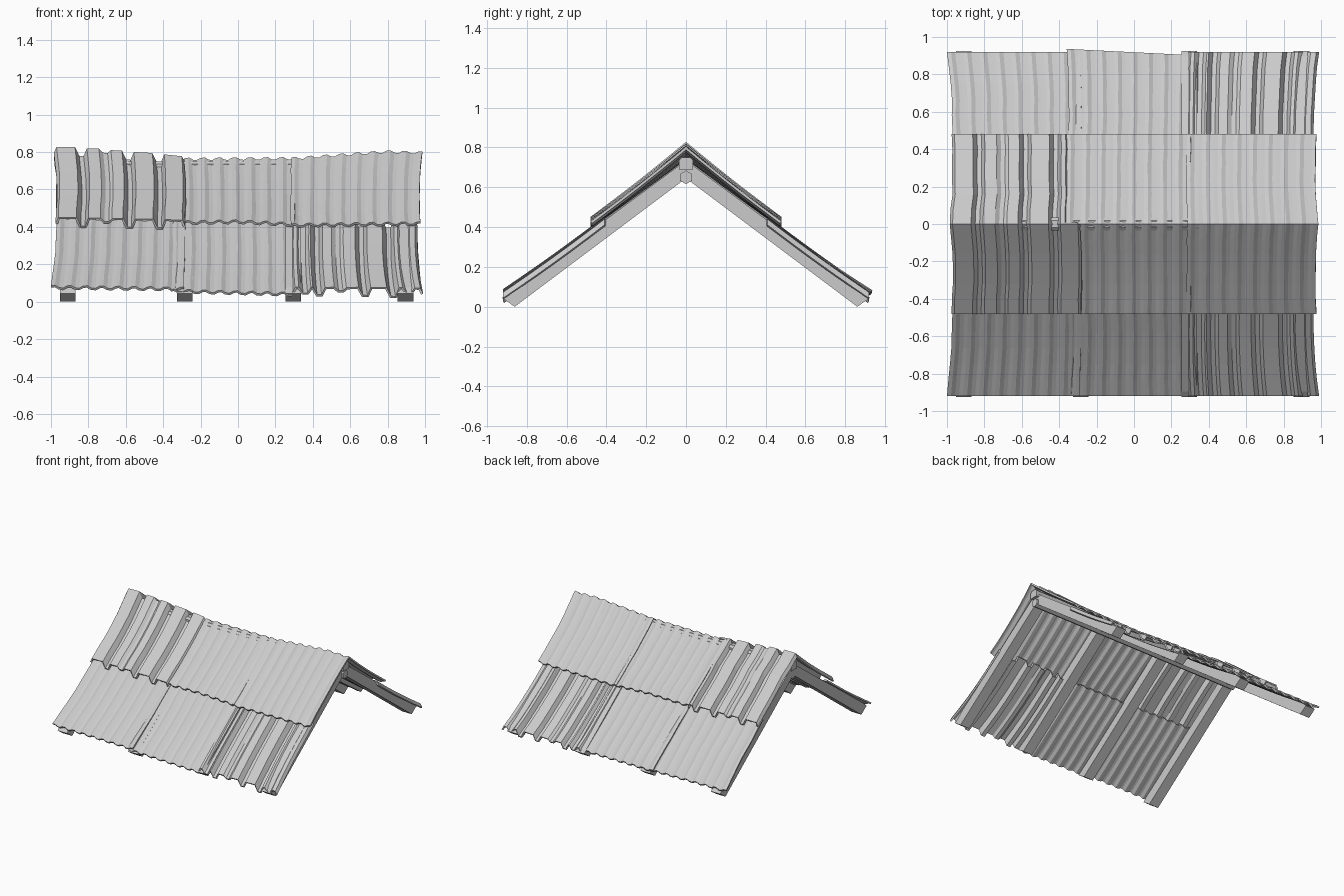
import bpy, bmesh, math, random

if "Cube" in bpy.data.objects:
    bpy.data.objects.remove(bpy.data.objects["Cube"])

random.seed(4)


def make_object(name, verts, faces):
    me = bpy.data.meshes.new(name)
    me.from_pydata(verts, [], faces)
    bm = bmesh.new()
    bm.from_mesh(me)
    bmesh.ops.recalc_face_normals(bm, faces=bm.faces)
    bm.to_mesh(me)
    bm.free()
    ob = bpy.data.objects.new(name, me)
    bpy.context.collection.objects.link(ob)
    return ob


def prism(name, profile, x0, x1):
    """Extrude a (y, z) outline along x."""
    n = len(profile)
    verts = [(x, y, z) for x in (x0, x1) for y, z in profile]
    faces = [tuple(range(n)), tuple(range(n, 2 * n))]
    faces += [(i, (i + 1) % n, (i + 1) % n + n, i + n) for i in range(n)]
    return make_object(name, verts, faces)


def interp(points, x):
    for (xa, za), (xb, zb) in zip(points, points[1:]):
        if x <= xb:
            return za + (zb - za) * (x - xa) / (xb - xa)
    return points[-1][1]


# heights of the sagging roof lines along x
RIDGE = [(-1.1, .81), (-.9, .81), (-.3, .763), (.3, .767), (.8, .803), (1.1, .795)]
MIDDLE = [(-1.1, .43), (-.3, .415), (0, .42), (.3, .405), (1.1, .415)]
LAP = [(-1.1, .45), (-.3, .432), (.3, .425), (1.1, .425)]
EAVE = [(-1.1, .083), (-.3, .072), (.3, .056), (1.1, .053)]


def wavy(x0, x1, amp=.007, period=.085):
    n = round((x1 - x0) / period * 4)
    return [(x0 + (x1 - x0) * i / n, amp * math.sin(math.pi / 2 * i + .6))
            for i in range(n + 1)]


def ribbed(x0, x1, valleys):
    """Flat bands with steep narrow valleys between them."""
    pts = [(x0, -.012), (x0 + .015, .014)]
    for v, depth in valleys:
        pts += [(v - .035, .016), (v - .012, -depth), (v + .012, -depth), (v + .03, .014)]
    return pts + [(x1 - .015, .012), (x1, -.012)]


def sheet(name, profile, side, upper, skew=0, lift=0):
    rows = 6
    if upper:
        ya, yb, top, bot = 0, .48, RIDGE, MIDDLE
        wide = (.985, .98, .972, .97, .97, .972, .975)
    else:
        ya, yb, top, bot = .41, .92, LAP, EAVE
        wide = (.968, .97, .972, .976, .982, .99, 1.0)
    n = len(profile)
    xm = (profile[0][0] + profile[-1][0]) / 2
    verts = []
    for r in range(rows + 1):
        t = r / rows
        sag = -.006 * math.sin(math.pi * t)
        wob = random.uniform(-.003, .003) if 0 < r < rows else 0
        for x, h in profile:
            y = ya + (yb - ya) * t + skew * (x - xm) * t
            z = interp(top, x) * (1 - t) + interp(bot, x) * t
            verts.append((x * wide[r] + wob, side * y, z + h * 1.2 + sag + lift * t))
    faces = []
    for r in range(rows):
        for i in range(n - 1):
            q = (r * n + i, r * n + i + 1, (r + 1) * n + i + 1, (r + 1) * n + i)
            faces.append(q if side > 0 else q[::-1])
    me = bpy.data.meshes.new(name)
    me.from_pydata(verts, [], faces)
    # orient sheet so thickness grows downward
    if me.polygons[0].normal.z < 0 and me.polygons[n // 2].normal.z < 0:
        me.flip_normals()
    ob = bpy.data.objects.new(name, me)
    bpy.context.collection.objects.link(ob)
    sol = ob.modifiers.new("thickness", "SOLIDIFY")
    sol.thickness = .013
    sol.offset = -1
    return ob


LEFT_VALLEYS = [(-.85, .022), (-.72, .0), (-.595, .022), (-.43, .022)]
RIGHT_VALLEYS = [(.36, .01), (.435, .018), (.55, 0), (.68, .02), (.83, .024), (.915, .006)]

# roof sheets: ribbed and corrugated patches on both slopes
for side, label in ((-1, "front"), (1, "back")):
    sheet(label + "_lower_left_sheet", wavy(-1, -.29), side, False)
    sheet(label + "_lower_middle_sheet", wavy(-.36, .29), side, False,
          -.05 if side > 0 else 0, -.012 if side < 0 else .004)
    sheet(label + "_lower_ribbed_sheet", ribbed(.29, .99, RIGHT_VALLEYS), side, False, 0, .004)
    sheet(label + "_upper_ribbed_sheet", ribbed(-1, -.36 if side > 0 else -.29, LEFT_VALLEYS), side, True, 0, .006)
    sheet(label + "_upper_middle_sheet", wavy(-.37 if side > 0 else -.29, .31), side, True, 0, .012)
    sheet(label + "_upper_right_sheet", wavy(.29, 1.0), side, True, 0, .008)

# rafter pairs
rafter = [(0, .735), (.895, .075), (.925, .045), (.86, 0), (0, .645)]
for i, x in enumerate((-.91, -.285, .295, .895)):
    for side, label in ((-1, "front"), (1, "back")):
        prism(f"{label}_rafter_{i + 1}", [(side * y, z) for y, z in rafter], x - .042, x + .042)

# ridge beam and the pole below it
prism("ridge_beam", [(-.035, .69), (.035, .69), (.035, .735), (.02, .75), (-.02, .75), (-.035, .735)], -.96, .96)
prism("ridge_pole", [(.034 * math.sin(math.pi / 3 * k), .65 + .034 * math.cos(math.pi / 3 * k))
                     for k in range(6)], -.95, .95)
